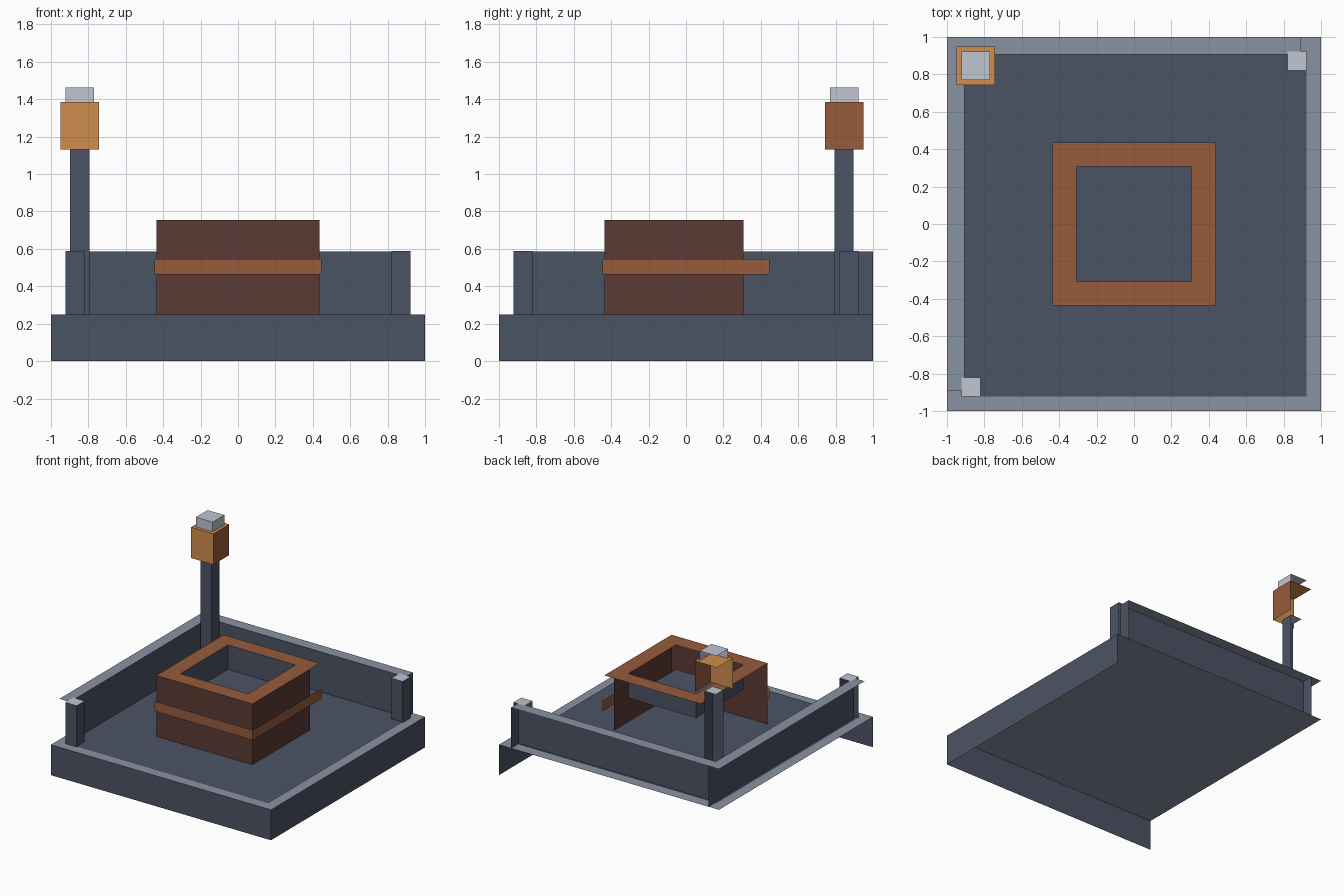
import bpy, bmesh

if "Cube" in bpy.data.objects:
    bpy.data.objects.remove(bpy.data.objects["Cube"])


def material(name, hex_code):
    def linear(c):
        return c / 12.92 if c <= 0.04045 else ((c + 0.055) / 1.055) ** 2.4
    rgb = [linear(int(hex_code[i:i + 2], 16) / 255) for i in (0, 2, 4)]
    m = bpy.data.materials.new(name)
    m.diffuse_color = (*rgb, 1)
    m.use_nodes = True
    m.node_tree.nodes["Principled BSDF"].inputs["Base Color"].default_value = m.diffuse_color
    return m


SLATE = material("slate", "4B5364")
RIM = material("rim_grey", "8A92A2")
PALE = material("pale_grey", "C0C6D1")
MAROON = material("dark_brick", "5C3A34")
BROWN = material("brown", "975B3C")
ORANGE = material("orange", "D08D50")


def finish(name, bm, mats):
    mesh = bpy.data.meshes.new(name)
    bm.to_mesh(mesh)
    bm.free()
    for m in mats:
        mesh.materials.append(m)
    obj = bpy.data.objects.new(name, mesh)
    bpy.context.collection.objects.link(obj)
    return obj


def shell(name, x, y, z, front=None, right=None, top=None):
    """Open box: only the sides that are given a material are made."""
    (x0, x1), (y0, y1), (z0, z1) = x, y, z
    sides = (
        (front, ((x0, y0, z0), (x1, y0, z0), (x1, y0, z1), (x0, y0, z1))),
        (right, ((x1, y0, z0), (x1, y1, z0), (x1, y1, z1), (x1, y0, z1))),
        (top, ((x0, y0, z1), (x1, y0, z1), (x1, y1, z1), (x0, y1, z1))),
    )
    bm = bmesh.new()
    mats = []
    for mat, corners in sides:
        if mat is None:
            continue
        if mat not in mats:
            mats.append(mat)
        face = bm.faces.new([bm.verts.new(c) for c in corners])
        face.material_index = mats.index(mat)
    bmesh.ops.remove_doubles(bm, verts=bm.verts, dist=1e-5)
    return finish(name, bm, mats)


def open_frame(name, half, border, z, mat):
    """Flat square frame with an open centre."""
    bm = bmesh.new()
    corners = ((-half, -half), (half, -half), (half, half), (-half, half))
    centre = bm.faces.new([bm.verts.new((a, b, z)) for a, b in corners])
    bm.normal_update()
    bmesh.ops.inset_individual(bm, faces=[centre], thickness=border, use_even_offset=True)
    bmesh.ops.delete(bm, geom=[centre], context='FACES_ONLY')
    return finish(name, bm, [mat])


# Base slab with a pale top, and the darker floor laid on it
shell("base", (-1, 1), (-1, 1), (0, 0.25), SLATE, SLATE, RIM)
shell("floor", (-0.923, 0.923), (-0.923, 0.923), (0.25, 0.255), None, None, SLATE)

# Back and left parapet walls with flat ledges
shell("back_wall", (-0.905, 0.89), (0.905, 1), (0.25, 0.585), SLATE, SLATE, RIM)
shell("left_wall", (-1, -0.905), (-0.89, 1), (0.25, 0.585), None, SLATE, RIM)

# Short corner posts
for name, x, y in (("front_left_post", -0.923, -0.923), ("back_right_post", 0.82, 0.82)):
    shell(name, (x, x + 0.103), (y, y + 0.103), (0.25, 0.589), SLATE, SLATE, PALE)

# Tall lamp post, lamp and cap
shell("lamp_post", (-0.897, -0.795), (0.793, 0.895), (0.25, 1.13), SLATE, SLATE, PALE)
shell("lamp", (-0.948, -0.744), (0.744, 0.948), (1.132, 1.385), ORANGE, BROWN, ORANGE)
shell("lamp_cap", (-0.923, -0.771), (0.771, 0.923), (1.385, 1.464), PALE, PALE, PALE)

# Central brick block with an open top frame
shell("block_front", (-0.437, 0.437), (-0.437, 0.308), (0.25, 0.755), MAROON, MAROON)
open_frame("block_top", 0.437, 0.129, 0.755, BROWN)

# Recess inside the block
shell("recess_back", (-0.308, 0.308), (0.308, 0.437), (0.555, 0.755), SLATE)
shell("recess_left", (-0.437, -0.308), (-0.308, 0.308), (0.555, 0.755), None, SLATE)
shell("recess_floor", (-0.308, 0.308), (-0.308, 0.308), (0.5, 0.555), None, None, SLATE)

# Trim band around the block
shell("block_band", (-0.447, 0.447), (-0.447, 0.447), (0.463, 0.545), BROWN, BROWN)
